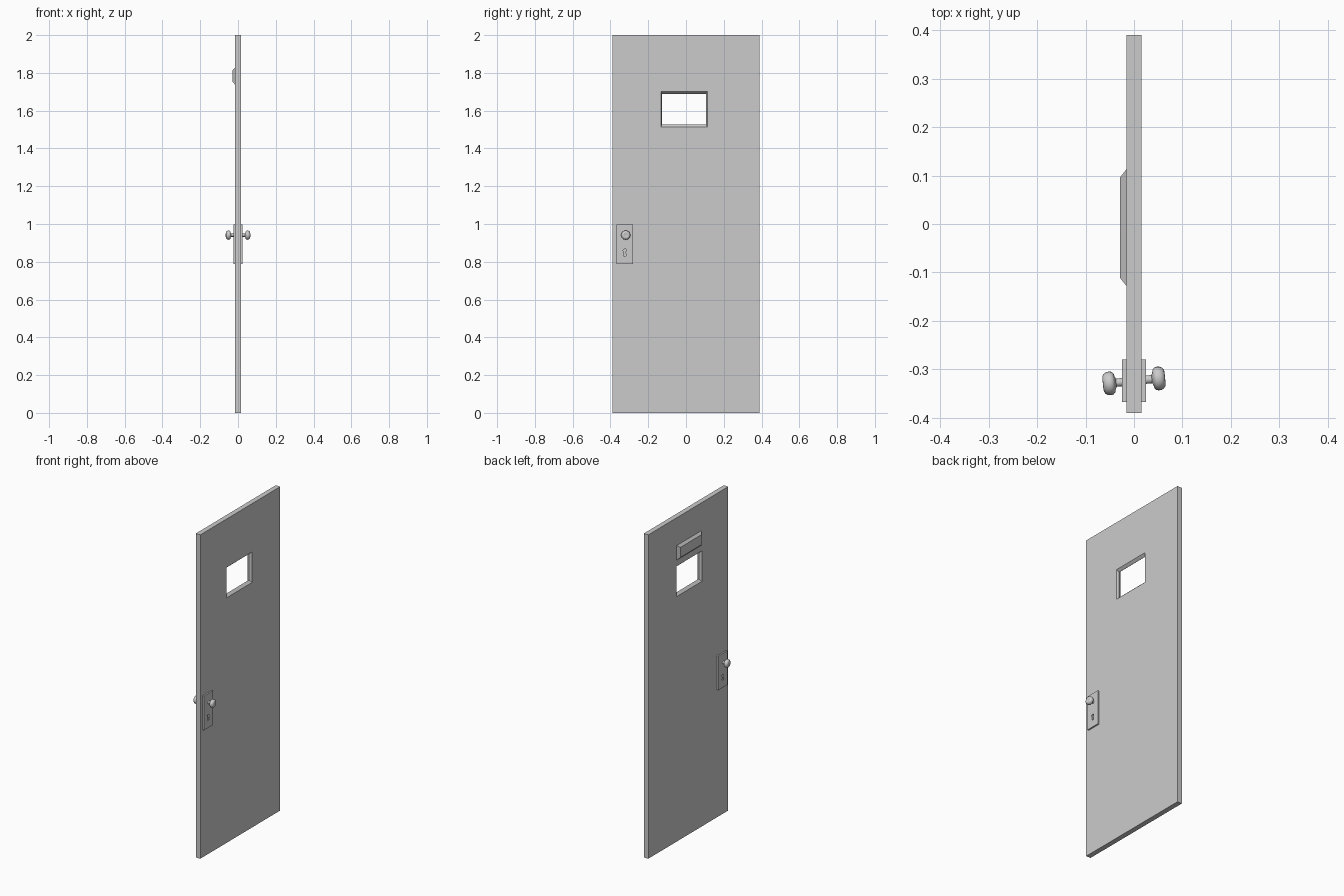
import bpy, bmesh, math
from mathutils import Matrix, Vector

if "Cube" in bpy.data.objects:
    bpy.data.objects.remove(bpy.data.objects["Cube"])


def finish(name, bm, smooth=False):
    bmesh.ops.recalc_face_normals(bm, faces=bm.faces[:])
    me = bpy.data.meshes.new(name)
    bm.to_mesh(me)
    bm.free()
    ob = bpy.data.objects.new(name, me)
    bpy.context.collection.objects.link(ob)
    if smooth:
        bpy.ops.object.select_all(action='DESELECT')
        bpy.context.view_layer.objects.active = ob
        ob.select_set(True)
        bpy.ops.object.shade_smooth_by_angle(angle=math.radians(40))
    return ob


def skin(bm, loops, closed=False):
    """Join rings of equal point count with quads; cap the ends unless closed."""
    rings = [[bm.verts.new(p) for p in lp] for lp in loops]
    n = len(rings[0])
    pairs = list(zip(rings, rings[1:]))
    if closed:
        pairs.append((rings[-1], rings[0]))
    for a, b in pairs:
        for i in range(n):
            j = (i + 1) % n
            bm.faces.new((a[i], a[j], b[j], b[i]))
    if not closed:
        bm.faces.new(rings[0])
        bm.faces.new(rings[-1])


def rect(x, y0, y1, z0, z1):
    return [(x, y0, z0), (x, y1, z0), (x, y1, z1), (x, y0, z1)]


T = 0.0155                    # half thickness of the door
LOCK_Y, KNOB_Z = -0.324, 0.941

# Door leaf with a window opening that narrows to the middle of the thickness
bm = bmesh.new()
skin(bm, [rect(T, -0.39, 0.39, 0, 2), rect(-T, -0.39, 0.39, 0, 2),
          rect(-T, -0.133, 0.113, 1.513, 1.701),
          rect(0, -0.126, 0.106, 1.528, 1.688),
          rect(T, -0.133, 0.113, 1.513, 1.701)], closed=True)
finish("door_leaf", bm)

# Bevelled plaque above the window on one side
bm = bmesh.new()
skin(bm, [rect(-T, -0.128, 0.113, 1.738, 1.828),
          rect(-0.029, -0.111, 0.096, 1.752, 1.814)])
finish("window_plaque", bm)

# Keyhole cutter: round hole with a slot below
bm = bmesh.new()
outline = [(0.0085 * math.sin(math.radians(a)), 0.86 + 0.0085 * math.cos(math.radians(a)))
           for a in range(-150, 151, 20)]
outline += [(0.0065, 0.831), (-0.0065, 0.831)]
skin(bm, [[(x, LOCK_Y + y, z) for y, z in outline] for x in (-0.1, 0.1)])
cutter = finish("keyhole_cutter", bm)
cutter.hide_render = True
cutter.hide_set(True)

# Lock plates on both sides
for side, label in ((1, "right"), (-1, "left")):
    bm = bmesh.new()
    skin(bm, [rect(side * x, -0.368, -0.28, 0.787, 0.998) for x in (T, 0.0245)])
    plate = finish(f"lock_plate_{label}", bm)
    cut = plate.modifiers.new("keyhole", 'BOOLEAN')
    cut.operation = 'DIFFERENCE'
    cut.solver = 'EXACT'
    cut.object = cutter

# Turned knobs on one shaft, turned slightly about the vertical
profile = [(0.010, 0.0085), (0.037, 0.0085), (0.039, 0.013), (0.0405, 0.019),
           (0.044, 0.0232), (0.049, 0.0245), (0.055, 0.0240), (0.060, 0.0215),
           (0.0635, 0.017), (0.0645, 0.012), (0.0630, 0.008)]
SEG = 24
for side, label in ((1, "right"), (-1, "left")):
    bm = bmesh.new()
    skin(bm, [[(side * x, r * math.cos(2 * math.pi * i / SEG), r * math.sin(2 * math.pi * i / SEG))
               for i in range(SEG)] for x, r in profile])
    tilt = Matrix.Translation(Vector((0, LOCK_Y, KNOB_Z))) @ Matrix.Rotation(0.1, 4, 'Z')
    bmesh.ops.transform(bm, matrix=tilt, verts=bm.verts[:])
    finish(f"door_knob_{label}", bm, smooth=True)
